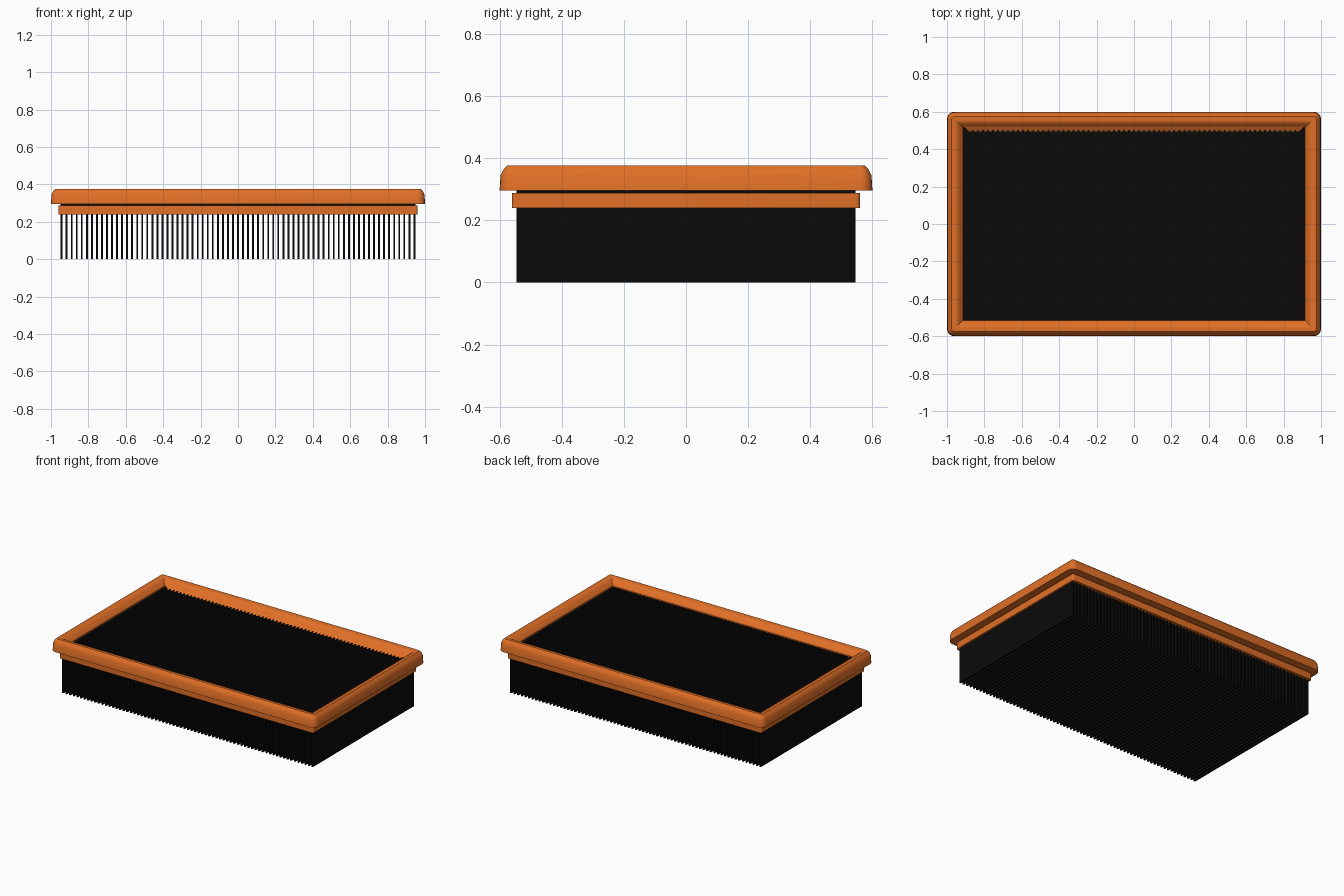
import bpy, bmesh, math

cube = bpy.data.objects.get("Cube")
if cube:
    bpy.data.objects.remove(cube, do_unlink=True)


def material(name, rgb):
    m = bpy.data.materials.new(name)
    m.use_nodes = True
    m.diffuse_color = (*rgb, 1)
    m.node_tree.nodes["Principled BSDF"].inputs["Base Color"].default_value = (*rgb, 1)
    return m


orange = material("orange_rubber", (0.75, 0.16, 0.02))
black = material("black_paper", (0.003, 0.003, 0.003))


def finish(bm, name, mat, smooth=False):
    bmesh.ops.remove_doubles(bm, verts=bm.verts, dist=1e-5)
    bmesh.ops.recalc_face_normals(bm, faces=bm.faces)
    mesh = bpy.data.meshes.new(name)
    bm.to_mesh(mesh)
    bm.free()
    ob = bpy.data.objects.new(name, mesh)
    bpy.context.collection.objects.link(ob)
    mesh.materials.append(mat)
    if smooth:
        bpy.ops.object.select_all(action="DESELECT")
        ob.select_set(True)
        bpy.context.view_layer.objects.active = ob
        bpy.ops.object.shade_smooth_by_angle(angle=math.radians(35))
    return ob


def box(bm, lo, hi):
    verts = bmesh.ops.create_cube(bm, size=1)["verts"]
    for v in verts:
        v.co = [a + (c + 0.5) * (b - a) for a, b, c in zip(lo, hi, v.co)]


def frame_ring(name, hx, hy, radius, profile, steps=5):
    """Sweep a closed (inset, height) profile round a rounded rectangle."""
    bm = bmesh.new()
    loops = []
    for inset, z in profile:
        r = max(radius - inset, 0)
        cx, cy = hx - inset - r, hy - inset - r
        loop = []
        for q, (sx, sy) in enumerate([(1, 1), (-1, 1), (-1, -1), (1, -1)]):
            for k in range(steps + 1):
                a = math.pi / 2 * (q + k / steps)
                loop.append(bm.verts.new((sx * cx + r * math.cos(a),
                                          sy * cy + r * math.sin(a), z)))
        loops.append(loop)
    n = len(loops[0])
    for i, a in enumerate(loops):
        b = loops[(i + 1) % len(loops)]
        for j in range(n):
            k = (j + 1) % n
            bm.faces.new((a[j], a[k], b[k], b[j]))
    bmesh.ops.dissolve_degenerate(bm, dist=1e-5, edges=bm.edges)
    return finish(bm, name, orange, True)


# Sealing rim with chamfered outside and sloping inside
frame_ring("sealing_rim", 1.0, 0.6, 0.04, [
    (0.0, 0.296), (0.003, 0.345), (0.012, 0.363), (0.025, 0.376),
    (0.045, 0.376), (0.062, 0.366), (0.085, 0.335), (0.085, 0.296)])

# Narrower band under the rim, separated by a slim groove
frame_ring("lower_band", 0.96, 0.56, 0.012, [
    (0.0, 0.24), (0.0, 0.287), (0.05, 0.287), (0.05, 0.24)])

# Sloping ledge along the back inside of the rim
bm = bmesh.new()
ends = []
for s in (-1, 1):
    ends.append([bm.verts.new((s * x, y, z)) for x, y, z in
                 ((0.915, 0.525, 0.345), (0.88, 0.49, 0.325), (0.915, 0.525, 0.325))])
bm.faces.new(ends[0])
bm.faces.new(ends[1])
for i in range(3):
    j = (i + 1) % 3
    bm.faces.new((ends[0][i], ends[0][j], ends[1][j], ends[1][i]))
finish(bm, "back_ledge", orange)

# Row of thin upright pleats
bm = bmesh.new()
count, reach, half = 71, 0.943, 0.005
for i in range(count):
    x = -reach + 2 * reach * i / (count - 1)
    top = 0.332 if abs(x) < 0.915 else 0.31
    # end strips stay lower and shorter where the rim closes over them
    box(bm, (x - half, -0.51, 0), (x + half, 0.51, top))
    for y0, y1 in ((-0.545, -0.51), (0.51, 0.545)):
        box(bm, (x - half, y0, 0), (x + half, y1, 0.31))
finish(bm, "pleats", black)

# Paper sheet joining the pleats at the top
bm = bmesh.new()
box(bm, (-0.945, -0.545, 0.28), (0.945, 0.545, 0.31))
box(bm, (-0.92, -0.52, 0.31), (0.92, 0.52, 0.327))
finish(bm, "pleat_sheet", black)
